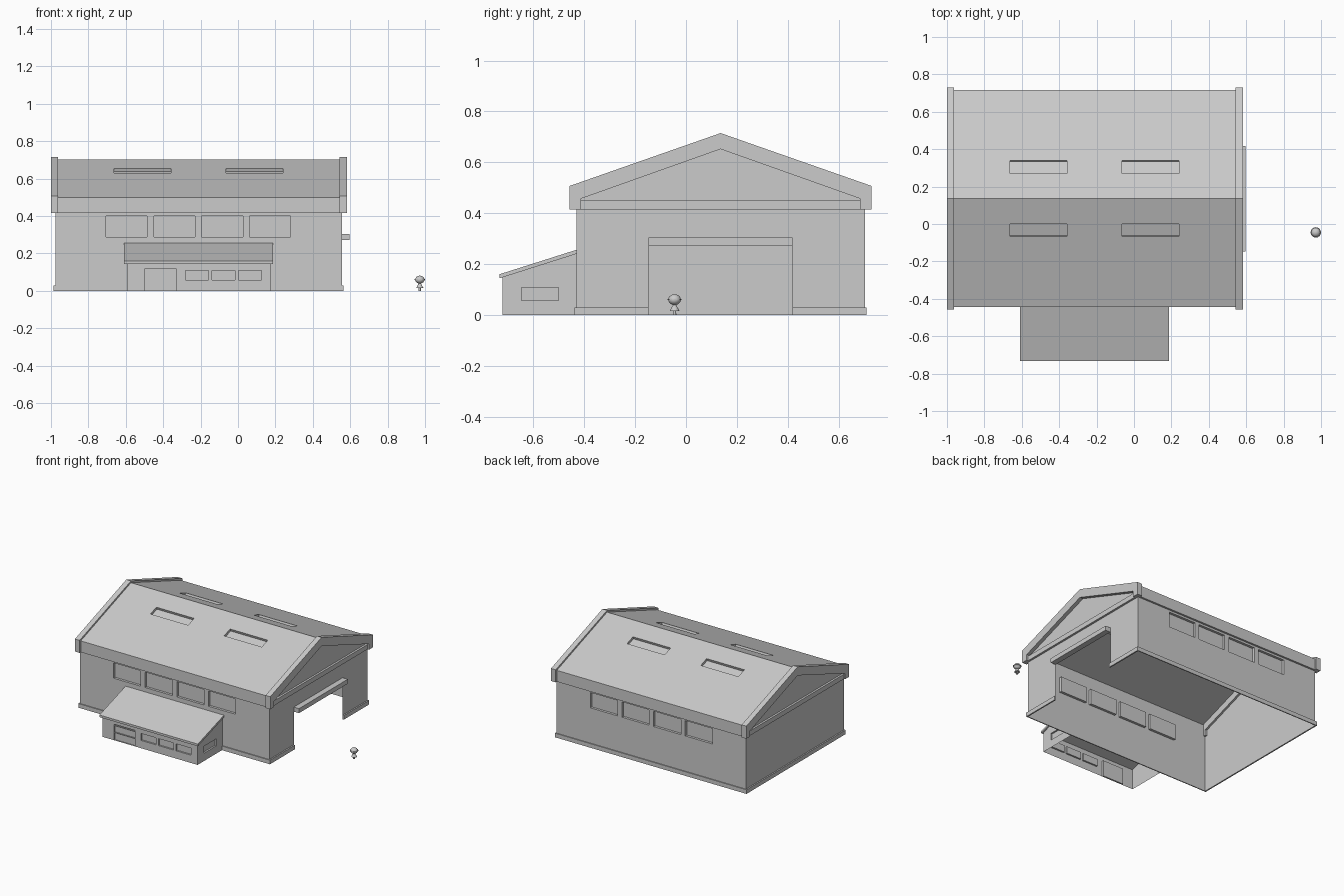
import bpy, bmesh, math
from mathutils import Vector as V

if "Cube" in bpy.data.objects:
    bpy.data.objects.remove(bpy.data.objects["Cube"])

X0, X1 = -0.977, 0.555      # hall walls in x
CX, CY = -0.21, 0.136       # hall centre
HY = 0.567                  # half depth of the hall


def add_mesh(name, bm):
    bmesh.ops.remove_doubles(bm, verts=bm.verts, dist=1e-5)
    me = bpy.data.meshes.new(name)
    bm.to_mesh(me)
    bm.free()
    ob = bpy.data.objects.new(name, me)
    bpy.context.collection.objects.link(ob)
    return ob


def panel(name, o, u, v, w, h, rects, depth=0.018):
    """Sheet spanned by u and v with rectangular recesses (u0, u1, v0, v1)."""
    o, u, v = V(o), V(u).normalized(), V(v).normalized()
    n = u.cross(v)
    us = sorted({0, w} | {a for r in rects for a in r[:2]})
    vs = sorted({0, h} | {a for r in rects for a in r[2:]})
    bm = bmesh.new()

    def quad(pts):
        bm.faces.new([bm.verts.new(p) for p in pts])
    for a, b in zip(us, us[1:]):
        for c, d in zip(vs, vs[1:]):
            pts = [o + u * i + v * j for i, j in ((a, c), (b, c), (b, d), (a, d))]
            if any(r[0] <= a and b <= r[1] and r[2] <= c and d <= r[3] for r in rects):
                low = [p - n * depth for p in pts]
                quad(low)
                for i in range(4):
                    k = (i + 1) % 4
                    quad([pts[i], pts[k], low[k], low[i]])
            else:
                quad(pts)
    return add_mesh(name, bm)


def profile(name, pts, x0, x1=None):
    """Polygon in the y-z plane at x0, extruded to x1 if given."""
    bm = bmesh.new()
    f = bm.faces.new([bm.verts.new((x0, y, z)) for y, z in pts])
    if x1 is not None:
        r = bmesh.ops.extrude_face_region(bm, geom=[f], use_keep_orig=True)
        bmesh.ops.translate(bm, vec=(x1 - x0, 0, 0),
                            verts=[g for g in r["geom"] if isinstance(g, bmesh.types.BMVert)])
        bmesh.ops.recalc_face_normals(bm, faces=bm.faces)
    elif x0 < 0 and f.normal.x > 0:
        f.normal_flip()
    return add_mesh(name, bm)


def box(name, x0, x1, y0, y1, z0, z1):
    return profile(name, [(y0, z0), (y1, z0), (y1, z1), (y0, z1)], x0, x1)


# Long walls and roof slopes, front (s=1) and back (s=-1)
windows = [(-0.706, -0.486), (-0.45, -0.23), (-0.194, 0.026), (0.062, 0.282)]
skylights = [(-0.662, -0.357), (-0.065, 0.24)]
RX0, RX1, RY, RZ, RR = -0.965, 0.547, 0.581, 0.498, 0.702
slope = math.hypot(RY, RR - RZ)
for s, side in ((1, "front"), (-1, "back")):
    def span(lo, hi, a, b):
        return (a - lo, b - lo) if s > 0 else (hi - b, hi - a)
    panel(side + "_wall", (X0 if s > 0 else X1, CY - s * HY, 0), (s, 0, 0), (0, 0, 1),
          X1 - X0, 0.5, [(*span(X0, X1, a, b), 0.288, 0.4) for a, b in windows])
    k = slope / RY
    panel(side + "_roof", (RX0 if s > 0 else RX1, CY - s * RY, RZ), (s, 0, 0),
          (0, s * RY, RR - RZ), RX1 - RX0, slope,
          [(*span(RX0, RX1, a, b), 0.378 * k, 0.446 * k) for a, b in skylights])
    ys = sorted((CY - s * RY, CY - s * HY))
    box(side + "_fascia", RX0, RX1, *ys, 0.415, 0.498)
    ys = sorted((CY - s * (HY + 0.007), CY - s * HY))
    box(side + "_plinth", X0 - 0.01, X1 + 0.01, *ys, 0, 0.03)

# End walls, the right one with the large doorway
D0, D1, DZ = -0.147, 0.418, 0.272
yl, yr = CY - HY, CY + HY
top = [(yr, 0.5), (CY, 0.698), (yl, 0.5)]
profile("left_wall", [(yl, 0), (yr, 0)] + top, X0)
profile("right_wall", [(yl, 0), (D0, 0), (D0, DZ), (D1, DZ), (D1, 0), (yr, 0)] + top, X1)
box("left_plinth", X0 - 0.01, X0, yl, yr, 0, 0.03)
box("right_plinth_front", X1, X1 + 0.01, yl, D0, 0, 0.03)
box("right_plinth_back", X1, X1 + 0.01, D1, yr, 0, 0.03)
box("door_shutter_box", X1, 0.597, D0, D1, DZ, 0.305)

# Gable trim and tie beams
half = [(0.549, 0.415), (0.594, 0.415), (0.594, 0.507), (0, 0.715)]
inner = [(0, 0.652), (0.549, 0.457)]
trim = [(CY + y, z) for y, z in half]
trim += [(CY - y, z) for y, z in reversed(half[:3])]
trim += [(CY - y, z) for y, z in reversed(inner)] + [(CY + inner[1][0], inner[1][1])]
trim.insert(-1, (CY, 0.652)) if (CY, 0.652) not in trim else None
for name, a, b, c, d in (("left", -1.0, -0.962, -0.992, X0), ("right", 0.544, 0.582, X1, 0.57)):
    profile(name + "_gable_trim", trim, a, b)
    box(name + "_tie_beam", c, d, CY - 0.555, CY + 0.555, 0.415, 0.45)

# Lean-to annex on the front
AX0, AX1, AY, AB = -0.593, 0.177, -0.721, yl
front = [(-0.5, -0.33, 0, 0.117)] + [(x, x + 0.122, 0.057, 0.108) for x in (-0.28, -0.138, 0.004)]
panel("annex_front", (AX0, AY, 0), (1, 0, 0), (0, 0, 1), AX1 - AX0, 0.15,
      [(a - AX0, b - AX0, c, d) for a, b, c, d in front], 0.012)
panel("annex_right_wall", (AX1, AY, 0), (0, 1, 0), (0, 0, 1), AB - AY, 0.148,
      [(0.075, 0.22, 0.057, 0.108)], 0.012)
gable = [(AY, 0.148), (AB, 0.148), (AB, 0.242)]
profile("annex_right_gable", gable, AX1)
profile("annex_left_wall", [(AY, 0), (AB, 0), (AB, 0.242), (AY, 0.148)], AX0)
profile("annex_roof", [(-0.733, 0.144), (AB, 0.24), (AB, 0.256), (-0.733, 0.16)], -0.609, 0.188)

# Small free-standing lamp
LX, LY = 0.972, -0.045


def cone(name, r1, r2, z0, z1):
    bpy.ops.mesh.primitive_cone_add(vertices=16, radius1=r1, radius2=r2, depth=z1 - z0,
                                    location=(LX, LY, (z0 + z1) / 2))
    bpy.context.object.name = name


bpy.ops.mesh.primitive_uv_sphere_add(segments=16, ring_count=10, radius=0.025, location=(LX, LY, 0.06))
bpy.context.object.name = "lamp_globe"
bpy.context.object.scale.z = 0.85
bpy.ops.object.shade_smooth_by_angle()
cone("lamp_rim", 0.028, 0.028, 0.058, 0.063)
cone("lamp_skirt", 0.019, 0.006, 0.016, 0.04)
cone("lamp_stem", 0.007, 0.006, 0, 0.018)
